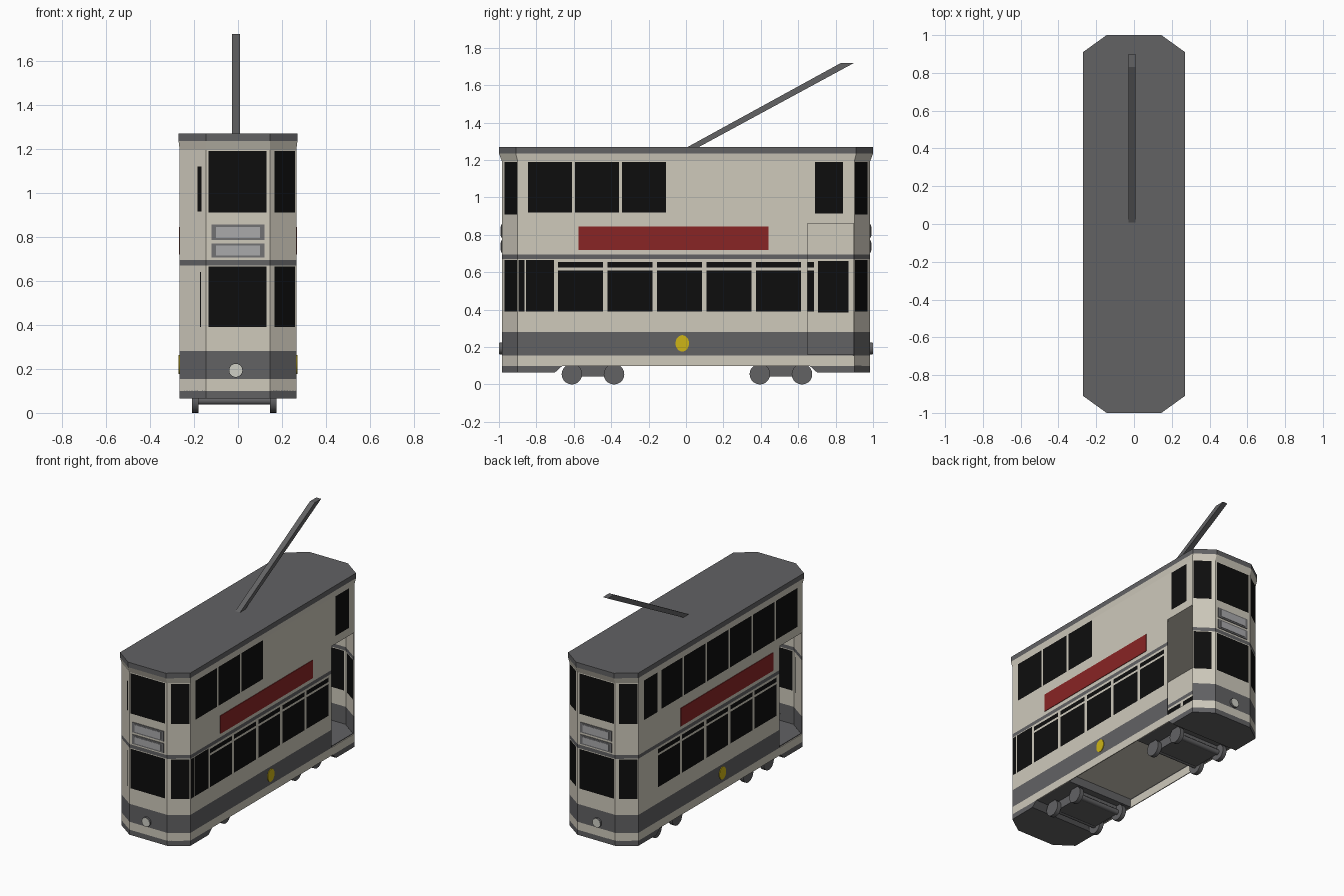
import bpy, bmesh, math
from mathutils import Matrix

if "Cube" in bpy.data.objects:
    bpy.data.objects.remove(bpy.data.objects["Cube"])


def material(name, r, g, b):
    m = bpy.data.materials.new(name)
    m.diffuse_color = (r, g, b, 1)
    m.use_nodes = True
    m.node_tree.nodes["Principled BSDF"].inputs["Base Color"].default_value = m.diffuse_color
    return m


CREAM = material("cream", 0.62, 0.585, 0.50)
GREY = material("dark_grey", 0.122, 0.122, 0.127)
BLACK = material("window_black", 0.004, 0.004, 0.004)
RED = material("board_red", 0.25, 0.018, 0.018)
YELLOW = material("badge_yellow", 0.62, 0.46, 0.008)
FRAME = material("frame_grey", 0.17, 0.17, 0.175)
SCREEN = material("screen_grey", 0.40, 0.40, 0.41)
LAMP = material("lamp_white", 0.62, 0.62, 0.56)


def finish(name, bm, mats, recalc=True):
    if recalc:
        bmesh.ops.recalc_face_normals(bm, faces=bm.faces[:])
    me = bpy.data.meshes.new(name)
    bm.to_mesh(me)
    bm.free()
    for m in mats:
        me.materials.append(m)
    ob = bpy.data.objects.new(name, me)
    bpy.context.collection.objects.link(ob)
    return ob


def box(name, mat, x, y, z):
    bm = bmesh.new()
    size = [abs(b - a) for a, b in (x, y, z)]
    mid = [(a + b) / 2 for a, b in (x, y, z)]
    bmesh.ops.create_cube(bm, size=1, matrix=Matrix.Translation(mid) @ Matrix.Diagonal((*size, 1)))
    return finish(name, bm, [mat])


def cylinder(name, mat, centre, r, depth, axis, segs=20, stretch=1.0):
    """Cylinder along x or y; stretch scales its height."""
    bm = bmesh.new()
    rot = Matrix.Rotation(math.pi / 2, 4, 'Y' if axis == 'x' else 'X')
    mtx = Matrix.Translation(centre) @ Matrix.Diagonal((1, 1, stretch, 1)) @ rot
    bmesh.ops.create_cone(bm, cap_ends=True, segments=segs, radius1=r, radius2=r,
                          depth=depth, matrix=mtx)
    ob = finish(name, bm, [mat])
    for p in ob.data.polygons:
        p.use_smooth = len(p.vertices) == 4
    ob.data.set_sharp_from_angle(angle=math.radians(40))
    return ob


def loft(name, mats, rings, rule=None):
    """Closed solid through rings of (points, z)."""
    bm = bmesh.new()
    loops = [[bm.verts.new((x, y, z)) for x, y in pts] for pts, z in rings]
    n = len(loops[0])
    bm.faces.new(loops[0])
    bm.faces.new(loops[-1])
    for lo, hi in zip(loops, loops[1:]):
        for i in range(n):
            j = (i + 1) % n
            bm.faces.new((lo[i], lo[j], hi[j], hi[i]))
    if rule:
        for f in bm.faces:
            f.material_index = rule(f.calc_center_median().z)
    return finish(name, bm, mats)


def octagon(cx, cy, ex, ey):
    """Plan with chamfered corners: (cx, ey) to (ex, cy)."""
    return [(-cx, -ey), (cx, -ey), (ex, -cy), (ex, cy),
            (cx, ey), (-cx, ey), (-ex, cy), (-ex, -cy)]


def wall(name, a, b, axis, windows, door=None):
    """Wall sheet from a to b, cut on a grid; cells coloured as glass, band or panel."""
    rects = windows + ([door] if door else [])
    lo, hi = sorted((a[axis], b[axis]))
    us = sorted({lo, hi} | {u for r in rects for u in r[:2]}, reverse=a[axis] > b[axis])
    zs = sorted({0.1, 0.155, 0.28, 0.67, 0.695, 1.2} | {z for r in rects for z in r[2:]})
    bm, verts = bmesh.new(), {}

    def vert(u, z):
        if (u, z) not in verts:
            t = (u - a[axis]) / (b[axis] - a[axis])
            verts[u, z] = bm.verts.new((a[0] + t * (b[0] - a[0]), a[1] + t * (b[1] - a[1]), z))
        return verts[u, z]

    def inside(r, u, z):
        return r[0] < u < r[1] and r[2] < z < r[3]

    for u0, u1 in zip(us, us[1:]):
        for z0, z1 in zip(zs, zs[1:]):
            u, z = (u0 + u1) / 2, (z0 + z1) / 2
            if door and inside(door, u, z):
                continue
            f = bm.faces.new((vert(u0, z0), vert(u1, z0), vert(u1, z1), vert(u0, z1)))
            if any(inside(r, u, z) for r in windows):
                f.material_index = 2
            elif 0.155 < z < 0.28 or 0.67 < z < 0.695:
                f.material_index = 1
    ob = finish(name, bm, [CREAM, GREY, BLACK], recalc=False)
    s = ob.modifiers.new("thickness", 'SOLIDIFY')
    s.thickness, s.offset = 0.006, -1
    return ob


# window layouts: (start, end, bottom, top)
END = [(-0.135, 0.13, 0.91, 1.19), (-0.135, 0.13, 0.39, 0.665)]
CORNER_R = [(0.165, 0.26, 0.91, 1.19), (0.165, 0.26, 0.39, 0.665)]
CORNER_L = [(-0.26, -0.165, 0.91, 1.19), (-0.26, -0.165, 0.39, 0.665)]
SLIVER = [(-0.185, -0.165, 0.915, 1.12), (-0.172, -0.167, 0.39, 0.64)]


def upper(count):
    return [(-0.845 + 0.252 * i, -0.61 + 0.252 * i, 0.92, 1.19) for i in range(count)] + \
        [(0.69, 0.84, 0.915, 1.19)]


def saloon(sign):
    out = []
    for i in range(5):
        y0, y1 = sorted((sign * (-0.685 + 0.265 * i), sign * (-0.445 + 0.265 * i)))
        out += [(y0, y1, 0.39, 0.61), (y0, y1, 0.625, 0.655)]
    return out


right = upper(3) + saloon(1) + [(-0.895, -0.863, 0.39, 0.665), (-0.855, -0.705, 0.39, 0.665)]
left = upper(6) + saloon(-1)

# body walls, anticlockwise, with an open doorway at diagonally opposite corners
P = octagon(0.145, 0.9, 0.265, 0.985)
wall("front_wall", P[0], P[1], 0, END)
wall("front_right_corner", P[1], P[2], 0, CORNER_R)
wall("right_wall", P[2], P[3], 1, right, (0.65, 0.899, 0.155, 0.86))
wall("rear_right_corner", P[3], P[4], 0, CORNER_R)
wall("rear_wall", P[4], P[5], 0, END)
wall("rear_left_corner", P[5], P[6], 0, CORNER_L)
wall("left_wall", P[6], P[7], 1, left, (-0.899, -0.65, 0.155, 0.86))
wall("front_left_corner", P[7], P[0], 0, SLIVER)
# windows on the inner wall facing each doorway
box("inner_window_rear", BLACK, (-0.259, -0.254), (0.705, 0.87), (0.385, 0.66))
box("inner_window_front", BLACK, (0.254, 0.259), (-0.87, -0.705), (0.385, 0.66))

# roof with flared eaves, and the upper deck floor
OUT = octagon(0.145, 0.91, 0.27, 1.0)
loft("roof", [CREAM, GREY], [(P, 1.195), (OUT, 1.235), (OUT, 1.27)],
     lambda z: 1 if z > 1.24 else 0)
INNER = octagon(0.142, 0.893, 0.258, 0.976)
loft("upper_deck_floor", [CREAM], [(INNER, 0.862), (INNER, 0.88)])

# trolley pole, slanting to the rear
bm = bmesh.new()
profile = [(0.0, 1.265), (0.06, 1.265), (0.9, 1.72), (0.83, 1.72)]
sides = [[bm.verts.new((x, y, z)) for y, z in profile] for x in (-0.028, 0.009)]
for s in sides:
    bm.faces.new(s)
for i in range(4):
    j = (i + 1) % 4
    bm.faces.new((sides[0][i], sides[0][j], sides[1][j], sides[1][i]))
finish("trolley_pole", bm, [GREY])

# centre floor
box("centre_floor", CREAM, (-0.258, 0.258), (-0.36, 0.36), (0.16, 0.175))

for end, s in (("front", -1), ("rear", 1)):
    # platform floor and sloped skirt under each end
    def half(y, c=0.145, e=0.265, k=0.9, m=0.985):
        return [(e, s * y), (e, s * k), (c, s * m), (-c, s * m), (-e, s * k), (-e, s * y)]
    plan = half(0.34, 0.142, 0.258, 0.893, 0.976)
    loft(end + "_platform_floor", [GREY], [(plan, 0.102), (plan, 0.16)])
    loft(end + "_skirt", [GREY], [(half(0.70), 0.065), (half(0.66), 0.101)])
    # destination boxes
    for i, (z0, z1) in enumerate(((0.705, 0.77), (0.785, 0.855))):
        box(f"{end}_sign_frame_{i}", FRAME, (-0.12, 0.12), (s * 0.983, s * 0.990), (z0, z1))
        box(f"{end}_sign_screen_{i}", SCREEN, (-0.1, 0.1), (s * 0.988, s * 0.993),
            (z0 + 0.01, z1 - 0.01))
    # headlamp
    cylinder(end + "_headlamp_rim", GREY, (-0.01, s * 0.988, 0.193), 0.032, 0.02, 'y')
    cylinder(end + "_headlamp", LAMP, (-0.01, s * 0.990, 0.193), 0.030, 0.02, 'y')
    # bogie with two axles and four wheels
    yc = -0.4975 if s < 0 else 0.5075
    box(end + "_bogie", GREY, (-0.178, 0.143), (yc - 0.11, yc + 0.11), (0.042, 0.11))
    for a, y in enumerate((yc - 0.1125, yc + 0.1125)):
        cylinder(f"{end}_axle_{a}", GREY, (-0.0175, y, 0.055), 0.018, 0.36, 'x', 12)
        for side, x in (("left", -0.195), ("right", 0.16)):
            cylinder(f"{end}_{side}_wheel_{a}", GREY, (x, y, 0.055), 0.055, 0.03, 'x', 20)

for side, s in (("left", -1), ("right", 1)):
    # advertising board and oval badge
    box(side + "_board", RED, (s * 0.264, s * 0.269), (-0.575, 0.44), (0.72, 0.845))
    cylinder(side + "_badge", YELLOW, (s * 0.266, -0.02, 0.22), 0.036, 0.007, 'x', 24, 1.22)
